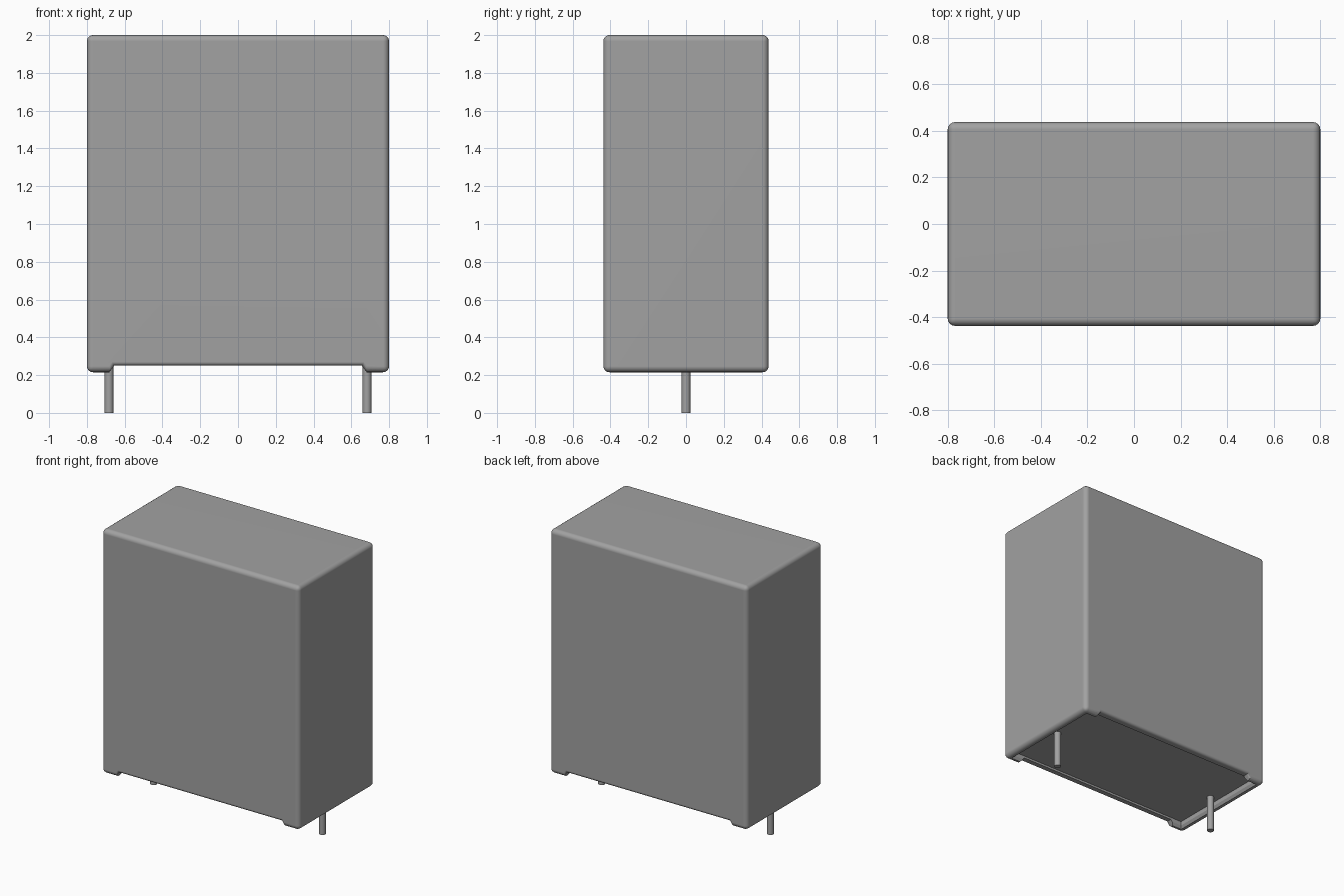
import bpy, bmesh, math

if "Cube" in bpy.data.objects:
    bpy.data.objects.remove(bpy.data.objects["Cube"], do_unlink=True)

HX, HY = 0.8, 0.4375        # half width and half depth of the case
Z0, Z1 = 0.215, 2.0         # underside and top of the case
FLOOR = 0.265               # recessed underside
NOTCH = 0.25                # top of the gap between the feet
ROUND, LIP = 0.032, 0.02    # outer and notch edge radii
PIN_X, PIN_R = 0.683, 0.023

grey = bpy.data.materials.new("mid grey")
grey.use_nodes = True
colour = (0.36, 0.36, 0.36, 1)
grey.diffuse_color = colour
grey.node_tree.nodes["Principled BSDF"].inputs["Base Color"].default_value = colour


def make_object(name, bm):
    bmesh.ops.recalc_face_normals(bm, faces=bm.faces)
    mesh = bpy.data.meshes.new(name)
    bm.to_mesh(mesh)
    bm.free()
    mesh.materials.append(grey)
    ob = bpy.data.objects.new(name, mesh)
    bpy.context.collection.objects.link(ob)
    return ob


def activate(ob):
    bpy.ops.object.select_all(action='DESELECT')
    ob.select_set(True)
    bpy.context.view_layer.objects.active = ob


def loft(name, rings):
    """Skin a list of equal-length point rings and cap both ends."""
    bm = bmesh.new()
    rows = [[bm.verts.new(p) for p in ring] for ring in rings]
    n = len(rows[0])
    for a, b in zip(rows, rows[1:]):
        for i in range(n):
            j = (i + 1) % n
            bm.faces.new((a[i], a[j], b[j], b[i]))
    bm.faces.new(rows[0])
    bm.faces.new(rows[-1])
    return make_object(name, bm)


def cut(target, cutter):
    cutter.hide_render = True
    mod = target.modifiers.new("cut", 'BOOLEAN')
    mod.operation, mod.solver, mod.object = 'DIFFERENCE', 'EXACT', cutter
    activate(target)
    bpy.ops.object.modifier_apply(modifier=mod.name)
    bpy.data.objects.remove(cutter, do_unlink=True)


# Case: rounded block
bm = bmesh.new()
bmesh.ops.create_cube(bm, size=1)
for v in bm.verts:
    v.co = (v.co.x * 2 * HX, v.co.y * 2 * HY, (Z0 + Z1) / 2 + v.co.z * (Z1 - Z0))
bmesh.ops.bevel(bm, geom=bm.edges[:], offset=ROUND, segments=4, profile=0.5, affect='EDGES')
case = make_object("case", bm)

# Gap between the feet, front to back, flaring round at both faces
steps = [math.pi / 2 * i / 4 for i in range(5)]
half = [(HY - LIP + LIP * math.sin(t), LIP * (1 - math.cos(t))) for t in steps]
half.append((HY + 0.05, LIP))
sections = [(-y, o) for y, o in reversed(half)] + half
cut(case, loft("notch_cutter", [
    [(-0.70 - o, y, 0.19), (-0.655 - o * 0.6, y, NOTCH + o),
     (0.655 + o * 0.6, y, NOTCH + o), (0.70 + o, y, 0.19)]
    for y, o in sections]))

# Recess in the underside, with a slightly sloping rim
def rect(x, y, z):
    return [(-x, -y, z), (x, -y, z), (x, y, z), (-x, y, z)]

RX, RY = HX - 0.055, HY - 0.05
cut(case, loft("recess_cutter", [
    rect(RX + 0.012, RY + 0.012, 0.19), rect(RX + 0.012, RY + 0.012, Z0),
    rect(RX, RY, Z0 + 0.02), rect(RX, RY, FLOOR)]))

activate(case)
bpy.ops.object.shade_smooth_by_angle(angle=math.radians(30))
weighted = case.modifiers.new("flat panels", 'WEIGHTED_NORMAL')
weighted.keep_sharp = True

# Two round pins, running into the case
for name, side in (("left_pin", 1), ("right_pin", -1)):
    bm = bmesh.new()
    bmesh.ops.create_cone(bm, cap_ends=True, segments=24, radius1=PIN_R, radius2=PIN_R,
                          depth=FLOOR + 0.02)
    bmesh.ops.translate(bm, verts=bm.verts, vec=(side * PIN_X, 0, (FLOOR + 0.02) / 2))
    pin = make_object(name, bm)
    activate(pin)
    bpy.ops.object.shade_smooth_by_angle(angle=math.radians(30))
